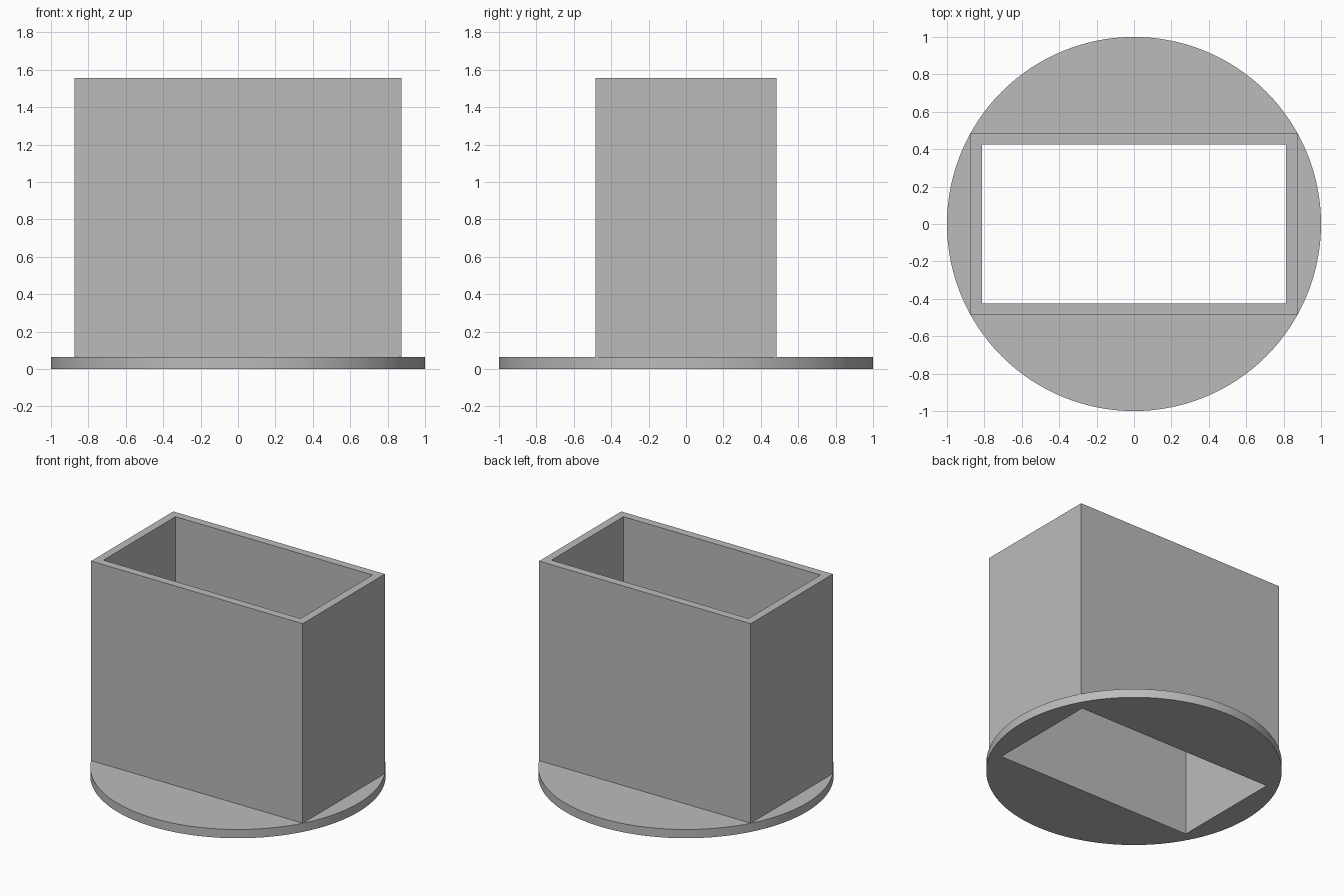
import bpy
import bmesh
from math import cos, sin, pi, radians

cube = bpy.data.objects.get("Cube")
if cube:
    bpy.data.objects.remove(cube, do_unlink=True)

PLATE_TOP = 0.065
TOP = 1.555
SEGMENTS = 128

grey = bpy.data.materials.new("light grey")
grey.use_nodes = True
colour = (0.5, 0.5, 0.5, 1)
grey.diffuse_color = colour
grey.node_tree.nodes["Principled BSDF"].inputs["Base Color"].default_value = colour


def rectangle(x, y):
    return [(-x, -y), (x, -y), (x, y), (-x, y)]


def hollow_prism(name, outer, inner, z0, z1):
    """Extrude the area between two outlines from z0 to z1."""
    bm = bmesh.new()
    edges = []
    for outline in (outer, inner):
        verts = [bm.verts.new((x, y, z0)) for x, y in outline]
        edges += [bm.edges.new((a, b)) for a, b in zip(verts, verts[1:] + verts[:1])]
    bmesh.ops.triangle_fill(bm, edges=edges, use_beauty=True)
    result = bmesh.ops.extrude_face_region(bm, geom=bm.faces[:], use_keep_orig=True)
    for v in result["geom"]:
        if isinstance(v, bmesh.types.BMVert):
            v.co.z = z1
    bmesh.ops.recalc_face_normals(bm, faces=bm.faces[:])
    mesh = bpy.data.meshes.new(name)
    bm.to_mesh(mesh)
    bm.free()
    mesh.materials.append(grey)
    obj = bpy.data.objects.new(name, mesh)
    bpy.context.collection.objects.link(obj)
    return obj


opening = rectangle(0.814, 0.425)
circle = [(cos(2 * pi * i / SEGMENTS), sin(2 * pi * i / SEGMENTS)) for i in range(SEGMENTS)]

# Round base plate with a rectangular opening
plate = hollow_prism("base_plate", circle, opening, 0, PLATE_TOP)

# Rectangular sleeve, open at both ends
hollow_prism("sleeve", rectangle(0.874, 0.485), opening, PLATE_TOP, TOP)

# Smooth rim with sharp edges
bpy.ops.object.select_all(action="DESELECT")
plate.select_set(True)
bpy.context.view_layer.objects.active = plate
bpy.ops.object.shade_smooth_by_angle(angle=radians(30))
